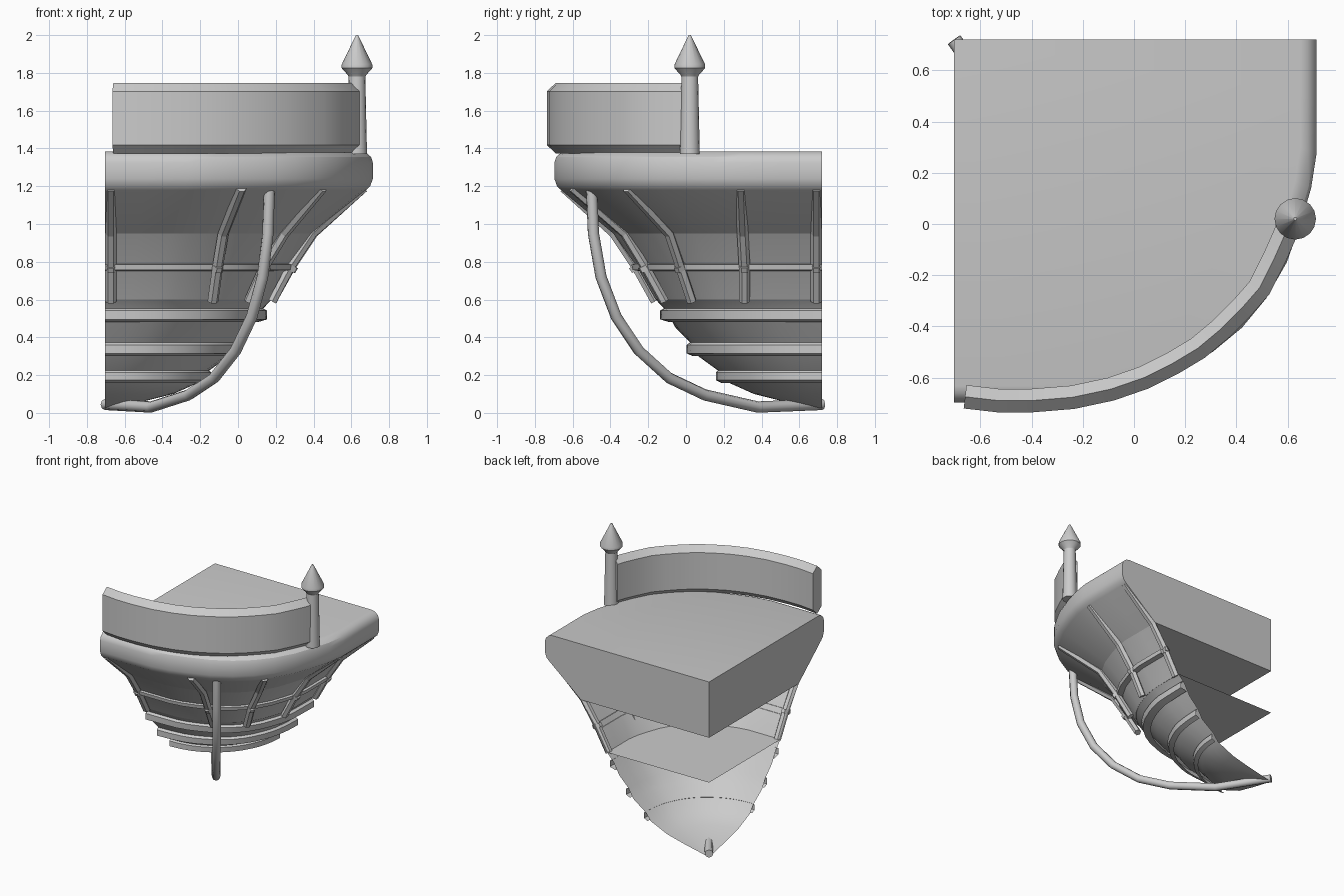
import bpy, bmesh, math
from mathutils import Vector

if "Cube" in bpy.data.objects:
    bpy.data.objects.remove(bpy.data.objects["Cube"])

CX, CY = -0.703, 0.72         # inner wall corner; u runs to +x, v runs to -y


def P(u, v, z):
    return Vector((CX + u, CY - v, z))


def finish(name, bm, smooth=30):
    bmesh.ops.recalc_face_normals(bm, faces=bm.faces)
    me = bpy.data.meshes.new(name)
    bm.to_mesh(me)
    bm.free()
    ob = bpy.data.objects.new(name, me)
    bpy.context.collection.objects.link(ob)
    if smooth:
        bpy.ops.object.select_all(action='DESELECT')
        ob.select_set(True)
        bpy.context.view_layer.objects.active = ob
        bpy.ops.object.shade_smooth_by_angle(angle=math.radians(smooth))
    return ob


def loft(name, rings, closed=False, caps=(), smooth=30, loop=False):
    bm = bmesh.new()
    vs = [[bm.verts.new(p) for p in r] for r in rings]
    n = len(vs[0])
    pairs = list(zip(vs, vs[1:])) + ([(vs[-1], vs[0])] if loop else [])
    for a, b in pairs:
        for i in range(n if closed else n - 1):
            j = (i + 1) % n
            bm.faces.new((a[i], a[j], b[j], b[i]))
    for c in caps:
        bm.faces.new(vs[c])
    return finish(name, bm, smooth)


def sweep(name, path, profile, ref, smooth=30):
    rings = []
    for i, p in enumerate(path):
        t = (path[min(i + 1, len(path) - 1)] - path[max(i - 1, 0)]).normalized()
        n = ref.cross(t).normalized()
        rings.append([p + ref * a + n * b for a, b in profile])
    return loft(name, rings, True, (0, -1), smooth)


# Quarter plan shared by the deck, wall and (fading to a circle) the bowl
half = [(1.417, 0), (1.417, 0.22), (1.417, 0.44), (1.395, 0.58), (1.36, 0.70),
        (1.30, 0.87), (1.22, 1.01), (1.125, 1.125)]
plan = half + [(v, u) for u, v in reversed(half[:-1])]


def ring(s, z):
    return [P(u * s, v * s, z) for u, v in plan]


def bowl_ring(r, z):
    w = min(1, max(0, (z - 0.15) / 0.45))
    out = []
    for u, v in plan:
        k = math.hypot(u, v)
        f = r * (w / 1.417 + (1 - w) / k)
        out.append(P(u * f, v * f, z))
    return out


# Deck slab: solid with rounded rim and tapered underside
deck = [(1.385, .955), (1.378, .975), (1.355, .993), (1.325, 1), (1.24, 1),
        (1.20, .99), (1.18, .975), (0.95, .78)]
loft("deck", [ring(s, z) + [P(0, 0, z)] for z, s in deck], True, (0, -1))

# Open panel wall below the deck, and its raised horizontal bar
loft("panel_wall", [ring(.78, .95), ring(.69, .77), ring(.622, .60)])
bar = [(.695, .79), (.712, .785), (.708, .757), (.68, .75)]
loft("wall_bar", [ring(s, z) for s, z in bar])

# Shelf closing the top of the bowl
bm = bmesh.new()
bm.faces.new([bm.verts.new(p) for p in ring(.622, .60) + [P(0, 0, .60)]])
finish("shelf", bm, 0)

# Smooth open bowl down to the foot
bowl = [(.88, .60), (.825, .54), (.775, .45), (.695, .37), (.655, .30),
        (.545, .22), (.505, .165), (.36, .10), (.20, .06), (.01, .02)]
loft("bowl", [bowl_ring(r, z) for r, z in bowl])

# Mouldings around the bowl
for i, (r, top, low, back) in enumerate([(.857, .545, .495, .05), (.717, .363, .315, .035),
                                         (.562, .217, .173, .03)]):
    prof = [(r - back * .5, top + .01), (r, top - .003), (r, low), (r - back, low - .015)]
    loft(f"moulding_{i + 1}", [bowl_ring(a, z) for a, z in prof])

# Ribs running down the panels
rib_profile = [(-.03, 0), (-.014, -.022), (.014, -.022), (.03, 0), (.014, .022), (-.014, .022)]
zs = (1.19, 0.95, 0.77, 0.59)
ribs = [[(1.37, .03), (1.105, .03), (.985, .03), (.885, .03)],
        [(1.37, .43), (1.10, .42), (.98, .41), (.885, .41)],
        [(1.15, 1.03), (.95, .81), (.84, .75), (.76, .69)],
        [(.72, 1.32), (.625, 1.045), (.595, .935), (.57, .835)],
        [(.03, 1.37), (.03, 1.105), (.03, .985), (.03, .885)]]
for i, pts in enumerate(ribs):
    # across direction lies in the wall, square to the rib's slope in plan
    du, dv = pts[0][0] - pts[3][0], pts[0][1] - pts[3][1]
    side = Vector((dv, du, 0)).normalized()
    path = [P(a, b, z) for (a, b), z in zip(pts, zs)]
    sweep(f"rib_{i + 1}", path, rib_profile, side, 0)
    # small collar where the rib crosses the bar
    mid, d = path[2], (path[3] - path[1]).normalized() * 0.015
    sweep(f"rib_collar_{i + 1}", [mid - d, mid + d],
          [(a, b * 1.5) for a, b in rib_profile], side, 0)

# Curved bracket from the deck underside to the foot
octo = [(.03 * math.cos(math.tau * i / 8), .03 * math.sin(math.tau * i / 8))
        for i in range(8)]
bracket = [(1.22, 1.19), (1.21, .95), (1.17, .72), (1.09, .51), (.97, .33),
           (.81, .185), (.62, .095), (.34, .031), (0, .045)]
sweep("bracket", [P(v * .712, v, z) for v, z in bracket], octo,
      Vector((1, .712, 0)).normalized(), 50)

# Parapet rail with a ridged top and bottom
rail = [(-.66, -.675), (-.53, -.69), (-.40, -.69), (-.24, -.677), (-.09, -.645),
        (.04, -.60), (.15, -.545), (.25, -.485), (.34, -.41), (.42, -.33),
        (.49, -.25), (.55, -.13), (.59, -.04), (.61, .02)]
sweep("parapet", [Vector((x, y, 1.56)) for x, y in rail],
      [(.187, 0), (.142, .046), (-.142, .046), (-.187, 0), (-.142, -.046), (.142, -.046)],
      Vector((0, 0, 1)), 20)

# Post with spearhead finial
turned = [(.053, 1.37), (.044, 1.78), (.05, 1.79), (.081, 1.825), (.081, 1.845), (.006, 2.0)]
loft("post", [[Vector((.63 + r * math.cos(math.tau * i / 16),
                       .02 + r * math.sin(math.tau * i / 16), z)) for i in range(16)]
              for r, z in turned], True, (0, -1))
